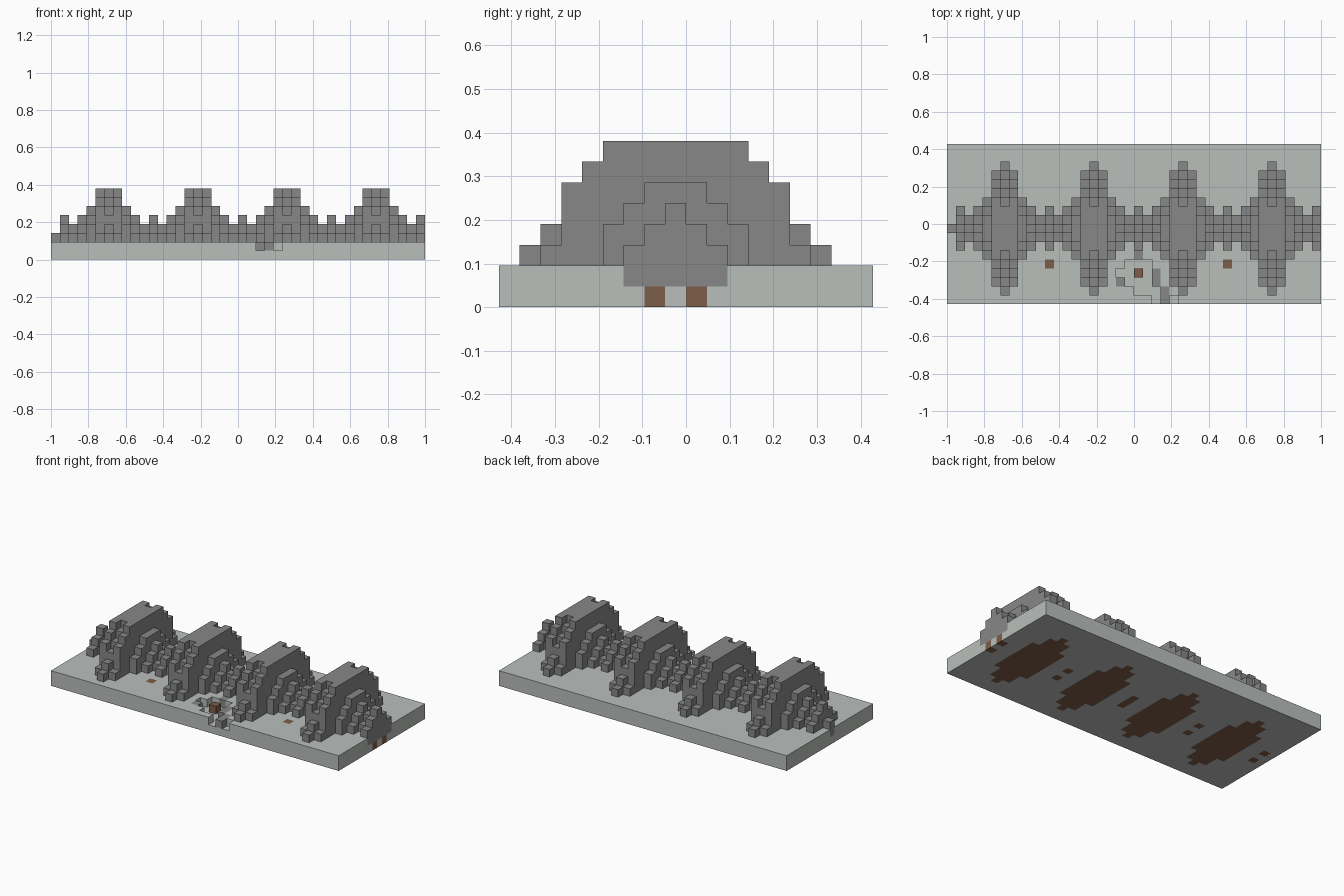
import bpy
import bmesh
from mathutils import Vector

if "Cube" in bpy.data.objects:
    bpy.data.objects.remove(bpy.data.objects["Cube"], do_unlink=True)

U = 1 / 21                      # edge length of one block
HALF_X, HALF_Y = 21, 9          # half size of the slab, in blocks


def material(name, rgb):
    m = bpy.data.materials.new(name)
    m.use_nodes = True
    m.diffuse_color = (*rgb, 1)
    m.node_tree.nodes["Principled BSDF"].inputs["Base Color"].default_value = (*rgb, 1)
    return m


PALE = material("pale_grey", (0.49, 0.52, 0.50))
STONE = material("stone_grey", (0.245, 0.245, 0.245))
BROWN = material("earth_brown", (0.205, 0.112, 0.065))

# Height in blocks by distance along the row (outer) and across it (inner)
STEPS = [
    [8, 8, 8, 7, 6, 5, 4, 3],
    [8, 8, 8, 8, 7, 6, 3],
    [6, 6, 5, 4],
    [5, 4, 3],
    [4, 3],
    [5, 4, 3],
]
PEAKS = (-15, -5, 5, 15)


def hill_height(i, j):
    """Height of the stepped hills over one grid cell."""
    across = abs(j + 1)
    if i == -HALF_X:
        return 3 if across == 0 else 0
    along = min(abs(i - p) for p in PEAKS)
    row = STEPS[along]
    return row[across] if across < len(row) else 0


def has_earth(i, j):
    """Cells whose lowest block is brown earth."""
    along = min(abs(i - p) for p in PEAKS)
    across = abs(j + 1)
    if along <= 2:
        return hill_height(i, j) >= 4
    return along == 5 and (across == 1 or (i == 0 and across == 0))


# Sunken hollow by row, loose stones and earth blocks set in the slab
HOLLOW = {-5: (-1, 0, 1), -6: (-2, -1, 1), -7: (-1, 0, 1), -8: (0, 1, 2), -9: (2, 4)}
STONES = [(2, -6), (2, -7), (3, -8), (3, -9), (-2, -7), (0, -4)]
EARTH = [(-10, -5), (0, -6), (10, -5)]

# Sort every block into a part
parts = {"ground_slab": set(), "stepped_hills": set(), "loose_stones": set(),
         "earth_blocks": set()}
for i in range(-HALF_X, HALF_X):
    for j in range(-HALF_Y, HALF_Y):
        base = "earth_blocks" if has_earth(i, j) else "ground_slab"
        parts[base].add((i, j, 0))
        h = hill_height(i, j)
        if h:
            parts["stepped_hills"].update((i, j, k) for k in range(1, h))
        elif (i, j) in STONES:
            parts["loose_stones"].add((i, j, 1))
        elif (i, j) in EARTH:
            parts["earth_blocks"].add((i, j, 1))
        elif i not in HOLLOW.get(j, ()):
            parts["ground_slab"].add((i, j, 1))
filled = set().union(*parts.values())


def build(name, cells, mat):
    """Make the outer skin of a set of blocks."""
    bm = bmesh.new()
    verts = {}

    def corner(p):
        key = tuple(round(c) for c in p)
        if key not in verts:
            verts[key] = bm.verts.new(Vector(key) * U)
        return verts[key]

    axes = [Vector((1, 0, 0)), Vector((0, 1, 0)), Vector((0, 0, 1))]
    for cell in sorted(cells):
        c = Vector(cell)
        for a in range(3):
            s, t = axes[(a + 1) % 3], axes[(a + 2) % 3]
            for side in (0, 1):
                n = axes[a] if side else -axes[a]
                if tuple(round(v) for v in c + n) in filled:
                    continue
                o = c + axes[a] * side
                quad = [o, o + s, o + s + t, o + t]
                if not side:
                    quad.reverse()
                bm.faces.new([corner(p) for p in quad])
    mesh = bpy.data.meshes.new(name)
    bm.to_mesh(mesh)
    bm.free()
    mesh.materials.append(mat)
    ob = bpy.data.objects.new(name, mesh)
    bpy.context.scene.collection.objects.link(ob)


build("ground_slab", parts["ground_slab"], PALE)
build("stepped_hills", parts["stepped_hills"], STONE)
build("loose_stones", parts["loose_stones"], STONE)
build("earth_blocks", parts["earth_blocks"], BROWN)
